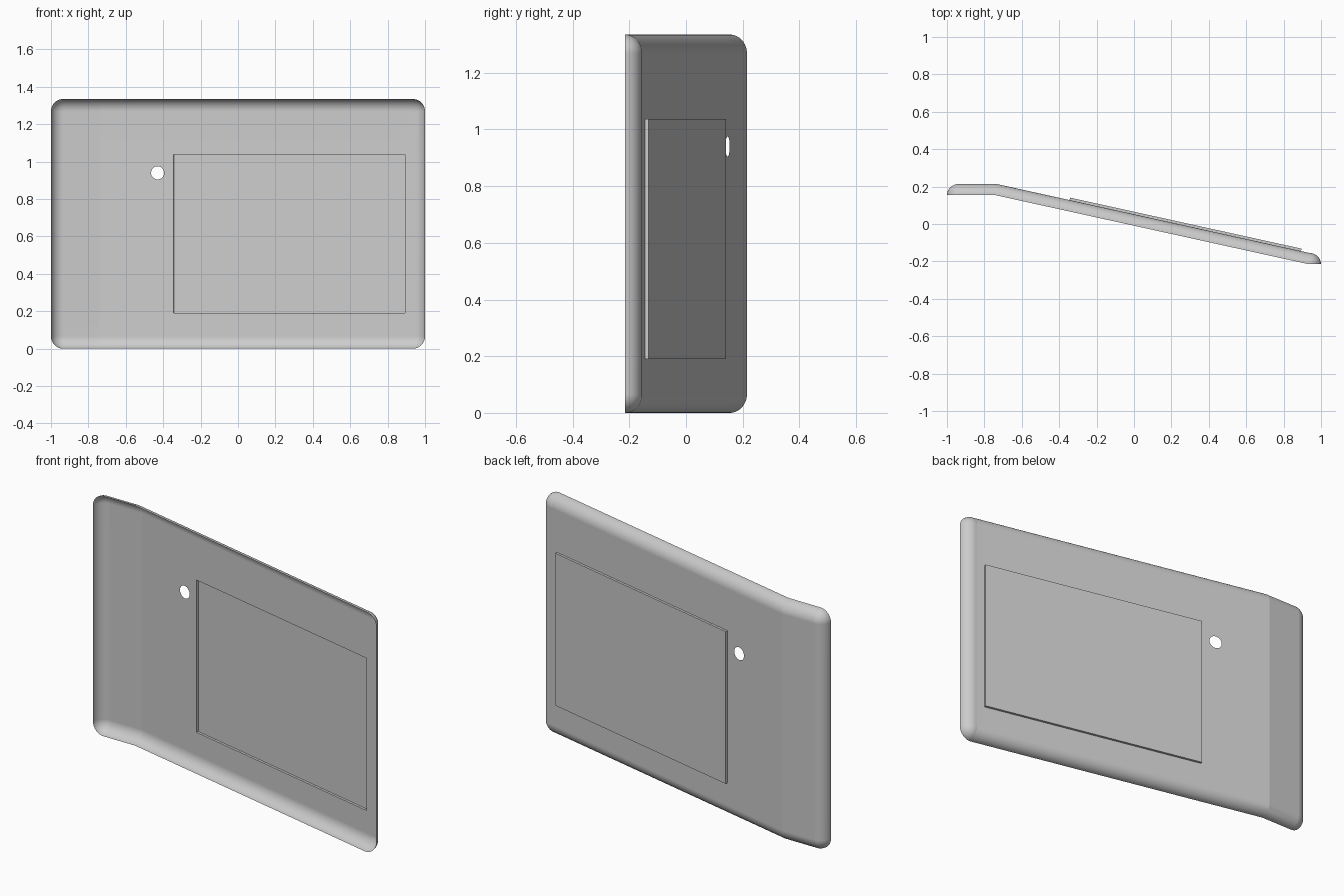
import bpy, bmesh, math
from mathutils import Vector

cube = bpy.data.objects.get("Cube")
if cube:
    bpy.data.objects.remove(cube, do_unlink=True)

HEIGHT, RADIUS, DEPTH, SEGS = 1.335, 0.066, 0.061, 12
BEND_X = -0.74
PANEL = (-0.345, 0.893, 0.19, 1.037)      # x min, x max, z min, z max
HOLE_X, HOLE_Z, HOLE_R, PATCH = -0.43, 0.94, 0.035, 0.045


def base_y(x):
    """Bent centre line: flat end, long slope, flat lip."""
    end_x = 1 - RADIUS
    t = min(max((x - BEND_X) / (end_x - BEND_X), 0), 1)
    return 0.154 + t * (-0.215 - 0.154)


def ring(bm, t):
    """Rounded rectangle whose corners shrink as the rolled edge rises."""
    r = RADIUS * math.cos(t)
    y = DEPTH * math.sin(t)
    verts = []
    corners = ((1, 1), (-1, 1), (-1, -1), (1, -1))
    for q, (sx, sz) in enumerate(corners):
        cx = sx * (1 - RADIUS)
        cz = HEIGHT / 2 + sz * (HEIGHT / 2 - RADIUS)
        for i in range(SEGS + 1):
            a = (q + i / SEGS) * math.pi / 2
            verts.append(bm.verts.new((cx + r * math.cos(a), y, cz + r * math.sin(a))))
    return verts


bm = bmesh.new()

# Rolled edge and flat sheet
rings = [ring(bm, math.pi / 2 * k / SEGS) for k in range(SEGS + 1)]
for lower, upper in zip(rings, rings[1:]):
    n = len(lower)
    for i in range(n):
        j = (i + 1) % n
        bm.faces.new((lower[i], lower[j], upper[j], upper[i]))
bm.faces.new(rings[-1][::SEGS + 1])
bmesh.ops.remove_doubles(bm, verts=bm.verts[:], dist=1e-5)

# Cut lines for the bend, the panel and the hole patch
cuts = [("x", v) for v in (BEND_X, PANEL[0], PANEL[1], HOLE_X - PATCH, HOLE_X + PATCH)]
cuts += [("z", v) for v in (PANEL[2], PANEL[3], HOLE_Z - PATCH, HOLE_Z + PATCH)]
for axis, v in cuts:
    normal = Vector((1, 0, 0)) if axis == "x" else Vector((0, 0, 1))
    bmesh.ops.bisect_plane(bm, geom=bm.verts[:] + bm.edges[:] + bm.faces[:],
                           dist=1e-5, plane_co=normal * v, plane_no=normal)

# Round through hole
target = Vector((HOLE_X, DEPTH, HOLE_Z))
patch = min(bm.faces, key=lambda f: (f.calc_center_median() - target).length)
border = list(patch.edges)
bmesh.ops.delete(bm, geom=[patch], context="FACES_ONLY")
rim = []
for i in range(32):
    a = math.tau * i / 32
    rim.append(bm.verts.new((HOLE_X + HOLE_R * math.cos(a), DEPTH, HOLE_Z + HOLE_R * math.sin(a))))
border += [bm.edges.new((rim[i - 1], rim[i])) for i in range(32)]
bmesh.ops.triangle_fill(bm, edges=border, use_beauty=True, use_dissolve=False)

# Raised rectangular panel, hollow behind
bm.normal_update()
inside = []
for f in bm.faces:
    c = f.calc_center_median()
    if PANEL[0] < c.x < PANEL[1] and PANEL[2] < c.z < PANEL[3] and c.y > DEPTH - 1e-4:
        inside.append(f)
raised = bmesh.ops.extrude_face_region(bm, geom=inside)["geom"]
bmesh.ops.delete(bm, geom=[f for f in inside if f.is_valid], context="FACES")
bmesh.ops.translate(bm, vec=(0.003, 0.0137, 0),
                    verts=[g for g in raised if isinstance(g, bmesh.types.BMVert)])

# Bend the whole sheet
for v in bm.verts:
    v.co.y += base_y(v.co.x)

# Outward normals face the back
bmesh.ops.recalc_face_normals(bm, faces=bm.faces[:])
bm.normal_update()
if max(bm.faces, key=lambda f: f.calc_area()).normal.y < 0:
    bmesh.ops.reverse_faces(bm, faces=bm.faces[:])

mesh = bpy.data.meshes.new("bent_cover_plate")
bm.to_mesh(mesh)
bm.free()
plate = bpy.data.objects.new("bent_cover_plate", mesh)
bpy.context.collection.objects.link(plate)

# Plain grey material
grey = bpy.data.materials.new("light_grey")
grey.use_nodes = True
colour = (0.6, 0.6, 0.6, 1)
grey.diffuse_color = colour
grey.node_tree.nodes["Principled BSDF"].inputs["Base Color"].default_value = colour
mesh.materials.append(grey)

# Smooth rolls, crisp bend and panel
bpy.ops.object.select_all(action="DESELECT")
plate.select_set(True)
bpy.context.view_layer.objects.active = plate
bpy.ops.object.shade_smooth_by_angle(angle=math.radians(10))
weighted = plate.modifiers.new("flat_sheet_normals", "WEIGHTED_NORMAL")
weighted.keep_sharp = True
